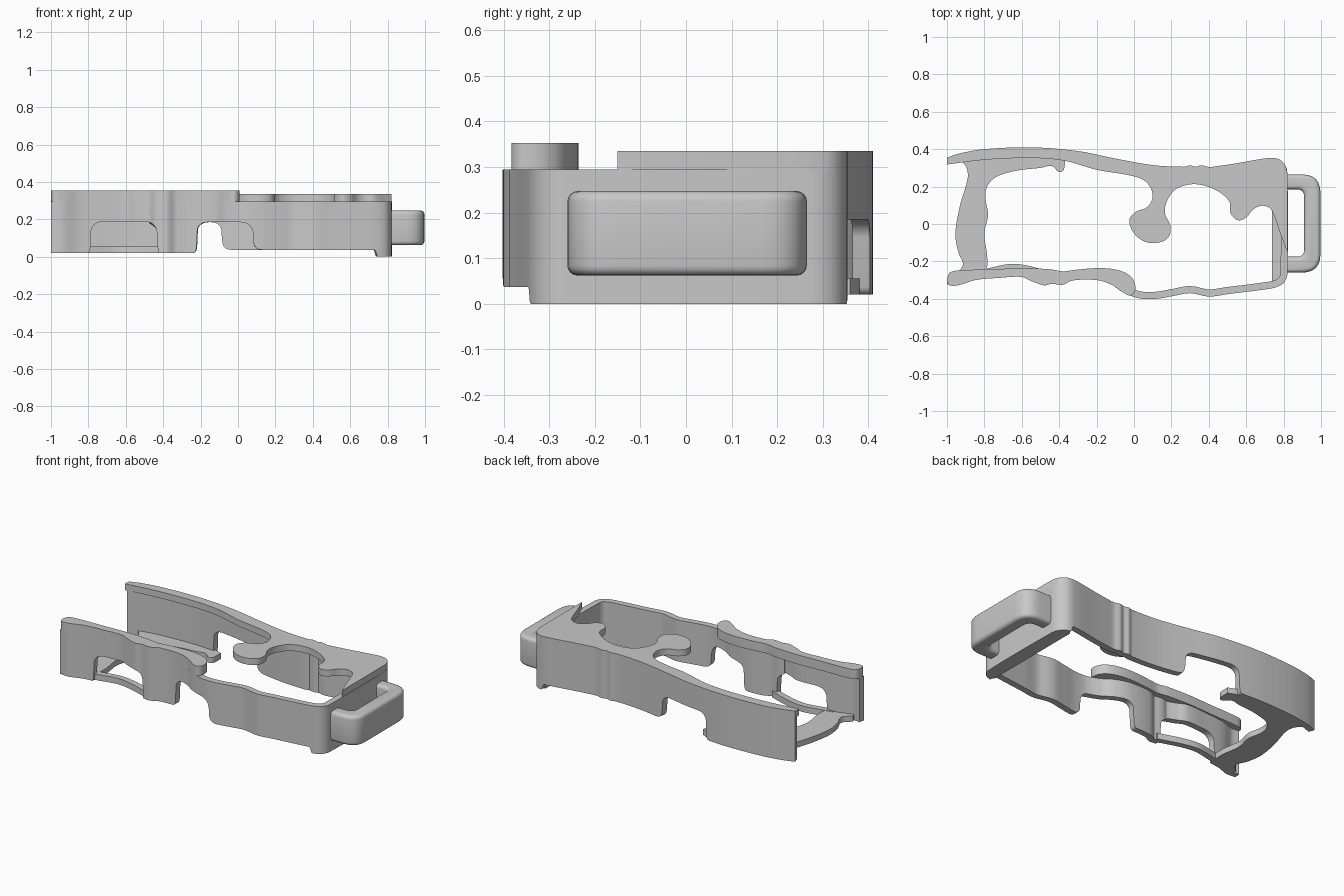
import bpy
import bmesh
import math
from mathutils import Vector

cube = bpy.data.objects.get("Cube")
if cube:
    bpy.data.objects.remove(cube, do_unlink=True)

grey = bpy.data.materials.new("plain_grey")
grey.use_nodes = True
COLOUR = (0.58, 0.58, 0.58, 1)
grey.diffuse_color = COLOUR
grey.node_tree.nodes["Principled BSDF"].inputs["Base Color"].default_value = COLOUR


def smooth(points, steps=5):
    """Smooth curve through the points, with tangents scaled to each span."""
    pts = [Vector(p) for p in points]
    last = len(pts) - 1
    tangents = [(pts[min(i + 1, last)] - pts[max(i - 1, 0)]).normalized()
                for i in range(last + 1)]
    result = []
    for i in range(last):
        a, b = pts[i], pts[i + 1]
        chord = (b - a).length
        ta, tb = tangents[i] * chord, tangents[i + 1] * chord
        for k in range(steps):
            t = k / steps
            blend = t * t * (3 - 2 * t)
            result.append(a.lerp(b, blend) + ta * t * (1 - t) ** 2 - tb * t * t * (1 - t))
    return result + [pts[last]]


def offset(path, width):
    """Copy of a path moved to its left."""
    last = len(path) - 1
    moved = []
    for i, p in enumerate(path):
        d = (path[min(i + 1, last)] - path[max(i - 1, 0)]).normalized()
        moved.append(p + Vector((-d.y, d.x)) * width)
    return moved


def densify(path, spacing):
    """Split long spans so that no span exceeds the spacing."""
    result = []
    for a, b in zip(path, path[1:]):
        count = math.ceil((b - a).length / spacing)
        result += [a.lerp(b, k / count) for k in range(count)]
    return result + [path[-1]]


def fillet(corners, steps=6):
    """Open line whose inner corners (u, v, radius) are rounded."""
    result = []
    for i, (u, v, r) in enumerate(corners):
        p = Vector((u, v))
        if r == 0:
            result.append(p)
            continue
        start = p + (Vector(corners[i - 1][:2]) - p).normalized() * r
        end = p + (Vector(corners[i + 1][:2]) - p).normalized() * r
        for k in range(steps + 1):
            t = k / steps
            result.append(start * (1 - t) ** 2 + p * 2 * t * (1 - t) + end * t * t)
    return result


def height_at(contour, x):
    """Height of a left-to-right contour at x."""
    for a, b in zip(contour, contour[1:]):
        if a.x <= x < b.x:
            return a.y + (b.y - a.y) * (x - a.x) / (b.x - a.x)
    return contour[-1].y


def finish(name, bm):
    bmesh.ops.recalc_face_normals(bm, faces=bm.faces)
    mesh = bpy.data.meshes.new(name)
    bm.to_mesh(mesh)
    bm.free()
    mesh.materials.append(grey)
    for face in mesh.polygons:
        face.use_smooth = True
    mesh.set_sharp_from_angle(angle=math.radians(35))
    obj = bpy.data.objects.new(name, mesh)
    bpy.context.collection.objects.link(obj)


def prism(name, outline, low, high, rounding=0):
    """Extrude a plan outline, optionally rounding its rims."""
    bm = bmesh.new()
    bottom = [bm.verts.new((p.x, p.y, low)) for p in outline]
    top = [bm.verts.new((p.x, p.y, high)) for p in outline]
    caps = [bm.faces.new(bottom), bm.faces.new(top)]
    for i in range(len(outline)):
        j = (i + 1) % len(outline)
        bm.faces.new((bottom[i], bottom[j], top[j], top[i]))
    if rounding:
        rims = [edge for cap in caps for edge in cap.edges]
        bmesh.ops.recalc_face_normals(bm, faces=bm.faces)
        bmesh.ops.bevel(bm, geom=rims, offset=rounding, segments=4,
                        profile=0.5, affect="EDGES")
    finish(name, bm)


def band(name, path, width, bottoms, top):
    """Thin upright wall along a path, with a bottom height at each point."""
    bm = bmesh.new()
    rows = []
    for p, q, low in zip(path, offset(path, width), bottoms):
        corners = ((p, low), (p, top), (q, top), (q, low))
        rows.append([bm.verts.new((v.x, v.y, z)) for v, z in corners])
    for a, b in zip(rows, rows[1:]):
        for i in range(4):
            j = (i + 1) % 4
            bm.faces.new((a[i], a[j], b[j], b[i]))
    bm.faces.new(rows[0])
    bm.faces.new(rows[-1])
    finish(name, bm)


# Plan curves shared by the parts
front_left = [(-1, -.3), (-.985, -.328), (-.93, -.325), (-.85, -.3), (-.72, -.288),
              (-.6, -.283), (-.55, -.305), (-.48, -.328), (-.44, -.32), (-.38, -.325),
              (-.33, -.302), (-.2, -.3), (-.12, -.325)]
front_right = [(-.06, -.365), (.03, -.398), (.12, -.4), (.22, -.383), (.3, -.37),
               (.4, -.388), (.5, -.375), (.7, -.35), (.76, -.338), (.8, -.315), (.82, -.27)]
back = [(.82, .27), (.805, .32), (.77, .348), (.72, .353), (.55, .325), (.45, .31),
        (.4, .305), (.36, .314), (.33, .306), (.3, .314), (.27, .306), (.1, .315),
        (-.1, .35), (-.3, .39), (-.55, .41), (-.8, .4), (-.93, .378), (-1, .355)]

# Lower edges: a side opening and a notch at the front, a wider notch at the back
TOP = .295
front_edge = fillet([
    (-1.1, .02, 0), (-.79, .02, 0), (-.787, .188, .07), (-.433, .188, .07), (-.43, .02, 0),
    (-.222, .02, .025), (-.22, .185, .06), (.08, .185, .07), (.083, .037, .05),
    (.735, .037, .01), (.745, 0, .01), (.9, 0, 0)])
back_edge = fillet([
    (-1.1, .02, 0), (-.422, .02, .025), (-.42, .185, .06), (-.08, .185, .06),
    (-.077, .037, .05), (.735, .037, .01), (.745, 0, .01), (.9, 0, 0)])

# Outer wall: one thin band around the front, right end and back
wall_path = densify(smooth([(-1, -.322), (-.96, -.327)] + front_left[2:] + front_right + back), .005)
lows = [height_at(front_edge if p.y < 0 else back_edge, p.x) for p in wall_path]
band("outer_wall", wall_path, .038, lows, TOP)

# Wide lip on top of the front left wall, ending in a rounded nose
lip_inner = [(-.12, -.325), (-.06, -.365), (-.02, -.382), (.005, -.36), (.002, -.31),
             (-.03, -.27), (-.1, -.243), (-.2, -.236), (-.32, -.246), (-.38, -.253),
             (-.45, -.242), (-.6, -.236), (-.75, -.242), (-.93, -.248), (-.985, -.26), (-1, -.3)]
prism("front_lip", smooth(front_left + lip_inner[1:])[:-1], TOP, .353)

# Top plate along the back, with two lobes and a pointed tip on the right end
plate_inner = [(-1, .318), (-.8, .343), (-.55, .353), (-.37, .338), (-.2, .29), (0, .255),
               (.07, .22), (.1, .15), (.07, .09), (.01, .065), (-.025, .02), (0, -.05),
               (.06, -.095), (.13, -.1), (.185, -.07), (.195, -.01), (.165, .06), (.18, .13),
               (.23, .19), (.33, .213), (.44, .18), (.51, .12), (.515, .06), (.555, .02),
               (.6, .035), (.64, .08), (.69, .098), (.735, .075), (.785, -.06), (.82, -.15)]
prism("top_plate", smooth(back) + smooth(plate_inner), TOP, .335)

# Floor bridging the left end and running along the back wall
floor_left = [(-.93, .345), (-.895, .3), (-.89, .24), (-.93, .1), (-.955, -.05),
              (-.94, -.15), (-.915, -.22), (-.96, -.27)]
floor_inner = [(-.785, -.25), (-.785, -.17), (-.8, -.05), (-.78, .05), (-.795, .14),
               (-.785, .2), (-.74, .25), (-.63, .285), (-.5, .3), (-.44, .31),
               (-.4, .278), (-.375, .29), (-.37, .36)]
floor_back = [(-.42, .38), (-.55, .385), (-.8, .375)]
outline = smooth(floor_left) + smooth([(-.95, -.3), (-.785, -.27)]) + smooth(floor_inner)
prism("left_floor", outline + [Vector(p) for p in floor_back], .02, .055)

# Curved strip behind the side opening
strip = smooth([(-.83, -.285), (-.76, -.27), (-.65, -.25), (-.55, -.265), (-.41, -.31)])
band("opening_strip", strip, .037, [.02] * len(strip), .057)

# Ledge under the right end wall
prism("right_ledge", fillet([
    (.737, -.32, 0), (.8, -.305, 0), (.8, .3, 0), (.737, .33, 0)]), 0, .035)

# Loop handle on the right end
prism("end_handle", fillet([
    (.8, -.26, 0), (.997, -.26, .1), (.997, .265, .1), (.8, .265, 0),
    (.8, .185, 0), (.91, .185, .04), (.91, -.175, .04), (.8, -.175, 0)]), .062, .247, .022)
